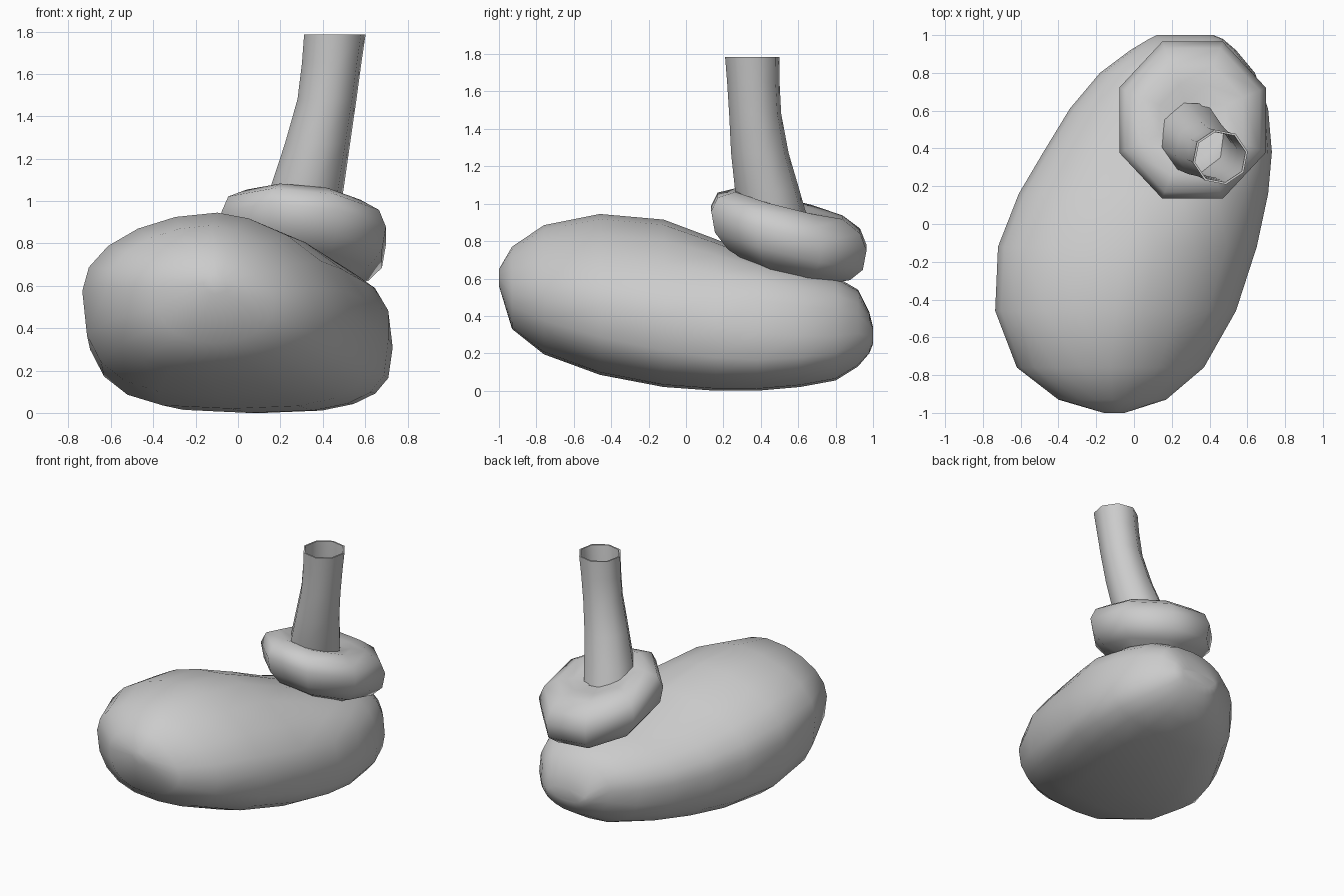
import bpy, bmesh, math

cube = bpy.data.objects.get("Cube")
if cube:
    bpy.data.objects.remove(cube, do_unlink=True)

grey = bpy.data.materials.new("plain_grey")
grey.use_nodes = True
grey.diffuse_color = (0.6, 0.6, 0.6, 1)
grey.node_tree.nodes["Principled BSDF"].inputs["Base Color"].default_value = (0.6, 0.6, 0.6, 1)


def loft(name, rings, caps=False, sharp=math.pi):
    """Skin a list of equally sized point rings into one smooth object."""
    bm = bmesh.new()
    rows = [[bm.verts.new(p) for p in ring] for ring in rings]
    n = len(rows[0])
    for a, b in zip(rows, rows[1:]):
        for i in range(n):
            j = (i + 1) % n
            bm.faces.new((a[i], a[j], b[j], b[i]))
    if caps:
        for row in (rows[0], rows[-1]):
            bm.faces.new(row)
        bmesh.ops.recalc_face_normals(bm, faces=bm.faces)
    mesh = bpy.data.meshes.new(name)
    bm.to_mesh(mesh)
    bm.free()
    mesh.materials.append(grey)
    mesh.shade_smooth()
    mesh.set_sharp_from_angle(angle=sharp)
    obj = bpy.data.objects.new(name, mesh)
    bpy.context.collection.objects.link(obj)


def circle(n, start=0.0):
    return [(math.cos(start + math.tau * i / n), math.sin(start + math.tau * i / n))
            for i in range(n)]


def bend(value, power):
    return math.copysign(abs(value) ** power, value)


# Body: bean-shaped mass, as sections along y (y, left x, right x, bottom, top)
sections = [
    (-1.00, -0.16, -0.05, 0.56, 0.65),
    (-0.93, -0.40, 0.17, 0.33, 0.77),
    (-0.76, -0.62, 0.37, 0.195, 0.885),
    (-0.46, -0.735, 0.54, 0.085, 0.945),
    (-0.12, -0.72, 0.65, 0.02, 0.915),
    (0.16, -0.61, 0.71, 0.00, 0.81),
    (0.38, -0.48, 0.73, 0.00, 0.72),
    (0.61, -0.34, 0.71, 0.02, 0.66),
    (0.80, -0.18, 0.64, 0.055, 0.61),
    (0.92, -0.02, 0.54, 0.13, 0.54),
    (0.98, 0.08, 0.47, 0.20, 0.42),
    (1.00, 0.12, 0.42, 0.25, 0.34),
]
body = []
for y, x0, x1, z0, z1 in sections:
    shoulder = min(1.25, max(0.68, 1.2 - 1.3 * y))
    belly = 0.64 + 0.3 * y * y
    ring = []
    for c, s in circle(20):
        # full underside, round left top, right top sloping forwards and square behind
        power = belly if s < 0 else shoulder if c > 0 else 1.0
        u, v = bend(c, power), bend(s, power)
        tilt = 0.07 * (z1 - z0) * u * (1 - abs(s))
        ring.append(((x0 + x1) / 2 + u * (x1 - x0) / 2, y,
                     (z0 + z1) / 2 + v * (z1 - z0) / 2 - tilt))
    body.append(ring)
loft("body", body, caps=True)

# Collar: tilted octagonal ring with a short neck into the body (radius, height)
profile = [(0.20, -0.26), (0.25, -0.20), (0.33, -0.165), (0.40, -0.09), (0.42, 0.02),
           (0.385, 0.10), (0.29, 0.15), (0.19, 0.14), (0.09, 0.12)]
collar = [[(0.31 + r * c, 0.55 + 1.07 * r * s, 0.85 + h - r * (0.09 * c + 0.27 * s))
           for c, s in circle(8, math.pi / 8)] for r, h in profile]
loft("collar", collar)

# Tube: leaning, curved and open at the top (centre x, centre y, height, radius)
path = [(0.29, 0.475, 0.90, 0.185), (0.328, 0.435, 1.07, 0.176), (0.375, 0.395, 1.27, 0.157),
        (0.42, 0.37, 1.48, 0.142), (0.442, 0.36, 1.65, 0.143), (0.457, 0.354, 1.785, 0.148)]
wall = 0.012
stations = path + [(x, y, z, r - wall) for x, y, z, r in reversed(path)]
tube = [[(x + r * c, y + r * s, z) for c, s in circle(8, 0.2)]
        for x, y, z, r in stations]
loft("tube", tube, sharp=math.radians(50))
